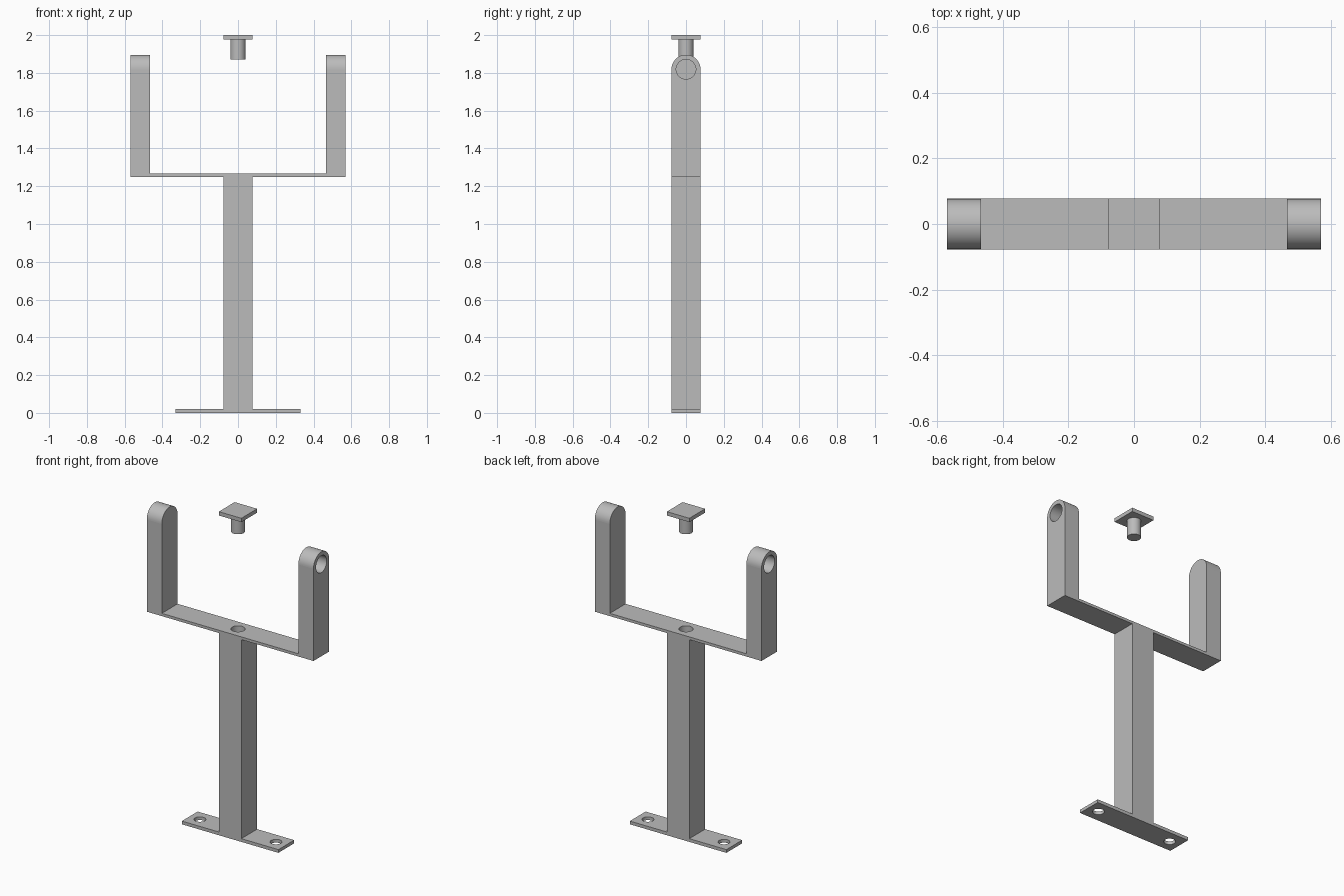
import bpy, bmesh, math
from mathutils import Matrix, Vector

if "Cube" in bpy.data.objects:
    bpy.data.objects.remove(bpy.data.objects["Cube"], do_unlink=True)

grey = bpy.data.materials.new("plain_grey")
grey.use_nodes = True
colour = (0.5, 0.5, 0.5, 1)
grey.diffuse_color = colour
grey.node_tree.nodes["Principled BSDF"].inputs["Base Color"].default_value = colour

HALF = 0.077           # half width of the bar stock
EYE_Z = 1.819          # centre of the rounded arm ends
BAR_TOP = 1.267


def add_mesh(name, bm):
    bmesh.ops.recalc_face_normals(bm, faces=bm.faces)
    mesh = bpy.data.meshes.new(name)
    bm.to_mesh(mesh)
    bm.free()
    mesh.materials.append(grey)
    obj = bpy.data.objects.new(name, mesh)
    bpy.context.collection.objects.link(obj)
    return obj


def prism(name, points, start, depth):
    """Extrude a closed outline of 3D points along depth."""
    bm = bmesh.new()
    face = bm.faces.new([bm.verts.new(Vector(p) + Vector(start)) for p in points])
    new = bmesh.ops.extrude_face_region(bm, geom=[face])["geom"]
    bmesh.ops.translate(bm, vec=depth, verts=[v for v in new if isinstance(v, bmesh.types.BMVert)])
    return add_mesh(name, bm)


def cylinder(name, radius, length, centre, axis="Z"):
    bm = bmesh.new()
    turn = Matrix.Rotation(math.pi / 2, 4, "Y") if axis == "X" else Matrix()
    bmesh.ops.create_cone(bm, cap_ends=True, segments=48, radius1=radius, radius2=radius,
                          depth=length, matrix=Matrix.Translation(centre) @ turn)
    return add_mesh(name, bm)


def boolean(target, tool, operation):
    mod = target.modifiers.new(tool.name, "BOOLEAN")
    mod.object, mod.operation, mod.solver = tool, operation, "EXACT"
    bpy.context.view_layer.objects.active = target
    bpy.ops.object.modifier_apply(modifier=mod.name)
    bpy.data.objects.remove(tool, do_unlink=True)


def smooth_curved(obj):
    """Smooth only the faces that do not lie square to an axis."""
    for p in obj.data.polygons:
        p.use_smooth = max(abs(c) for c in p.normal) < 0.9999


# Front outline of base, post, crossbar and arms, mirrored across the middle
half = [(0.33, 0), (0.33, 0.02), (HALF, 0.02), (HALF, 1.25), (0.57, 1.25),
        (0.57, 2), (0.467, 2), (0.467, BAR_TOP)]
outline = half + [(-x, z) for x, z in reversed(half)]
stand = prism("forked_stand", [(x, 0, z) for x, z in outline], (0, -0.2, 0), (0, 0.4, 0))

# Trim to the side outline, which rounds the arm ends
steps = 32
side = [(0, HALF * math.cos(math.pi * i / steps), EYE_Z + HALF * math.sin(math.pi * i / steps))
        for i in range(steps + 1)]
side += [(0, -HALF, -0.1), (0, HALF, -0.1)]
boolean(stand, prism("side_trim", side, (-1, 0, 0), (2, 0, 0)), "INTERSECT")

# Blind sockets in the outer arm faces and bolt holes through the base
for s in (-1, 1):
    boolean(stand, cylinder("arm_socket", 0.052, 0.16, (s * 0.57, 0, EYE_Z), "X"), "DIFFERENCE")
    boolean(stand, cylinder("bolt_hole", 0.033, 0.1, (s * 0.26, 0, 0)), "DIFFERENCE")

# Blind socket for the pin in the top of the post
boolean(stand, cylinder("pin_socket", 0.04, 0.22, (0, 0, BAR_TOP)), "DIFFERENCE")
smooth_curved(stand)

# Loose cap above: square plate with a round pin
square = [(-HALF, -HALF, 0), (HALF, -HALF, 0), (HALF, HALF, 0), (-HALF, HALF, 0)]
cap = prism("pin_cap", square, (0, 0, 1.976), (0, 0, 0.024))
boolean(cap, cylinder("pin", 0.04, 0.12, (0, 0, 1.93)), "UNION")
smooth_curved(cap)
